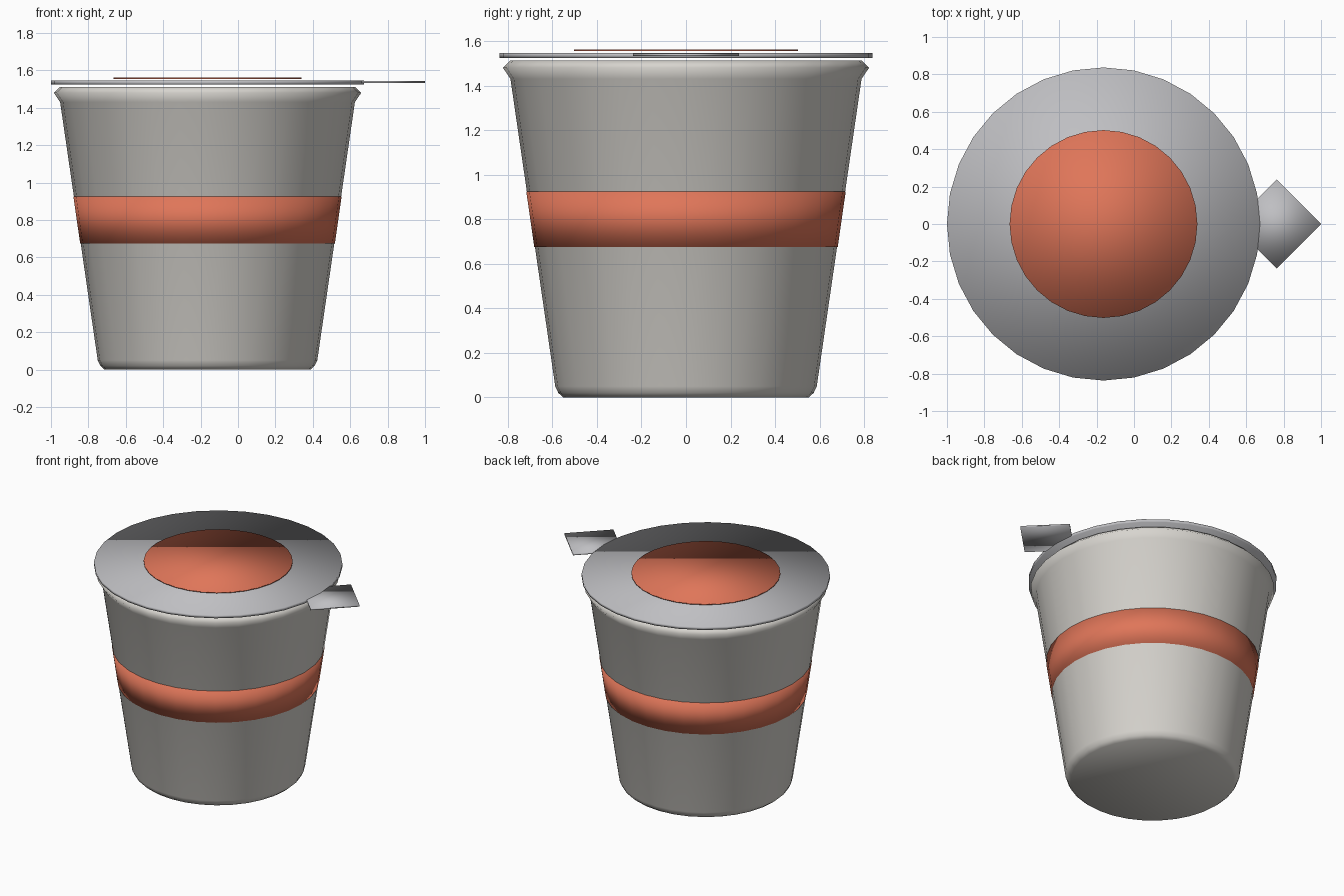
import bpy
import bmesh
import math

if "Cube" in bpy.data.objects:
    bpy.data.objects.remove(bpy.data.objects["Cube"], do_unlink=True)

CUP_X = -0.163
SIDES = 32


def material(name, rgb):
    mat = bpy.data.materials.new(name)
    mat.use_nodes = True
    color = (*rgb, 1.0)
    mat.diffuse_color = color
    mat.node_tree.nodes["Principled BSDF"].inputs["Base Color"].default_value = color
    return mat


def turned(name, profile, mat, x=CUP_X, sides=SIDES):
    """Closed, smooth solid turned around z from (radius, height) points, bottom first."""
    bm = bmesh.new()
    rings = []
    for r, z in profile:
        angles = [math.tau * i / sides for i in range(sides)]
        rings.append([bm.verts.new((r * math.cos(a), r * math.sin(a), z)) for a in angles])
    for low, high in zip(rings, rings[1:]):
        for i in range(sides):
            j = (i + 1) % sides
            bm.faces.new((low[i], low[j], high[j], high[i]))
    bm.faces.new(rings[0][::-1])
    bm.faces.new(rings[-1])
    for face in bm.faces:
        face.smooth = True
    mesh = bpy.data.meshes.new(name)
    bm.to_mesh(mesh)
    bm.free()
    mesh.materials.append(mat)
    obj = bpy.data.objects.new(name, mesh)
    obj.location.x = x
    bpy.context.collection.objects.link(obj)
    return obj


cup_white = material("warm white plastic", (0.68, 0.66, 0.62))
foil_grey = material("foil grey", (0.52, 0.52, 0.54))
orange = material("coral orange", (0.74, 0.18, 0.10))

# Tapered cup with chamfered foot and flared rim
turned("cup", [(0.55, 0), (0.573, 0.02), (0.587, 0.05), (0.788, 1.43),
               (0.822, 1.48), (0.79, 1.512)], cup_white)

# Coloured band just proud of the wall
turned("band", [(0.681, 0.675), (0.717, 0.925)], orange)

# Foil lid, its printed disc and the pull tab
turned("lid", [(0.837, 1.524), (0.837, 1.546)], foil_grey)
turned("lid_disc", [(0.502, 1.554), (0.502, 1.562)], orange)
turned("pull_tab", [(0.237, 1.532), (0.237, 1.543)], foil_grey, x=0.763, sides=4)
